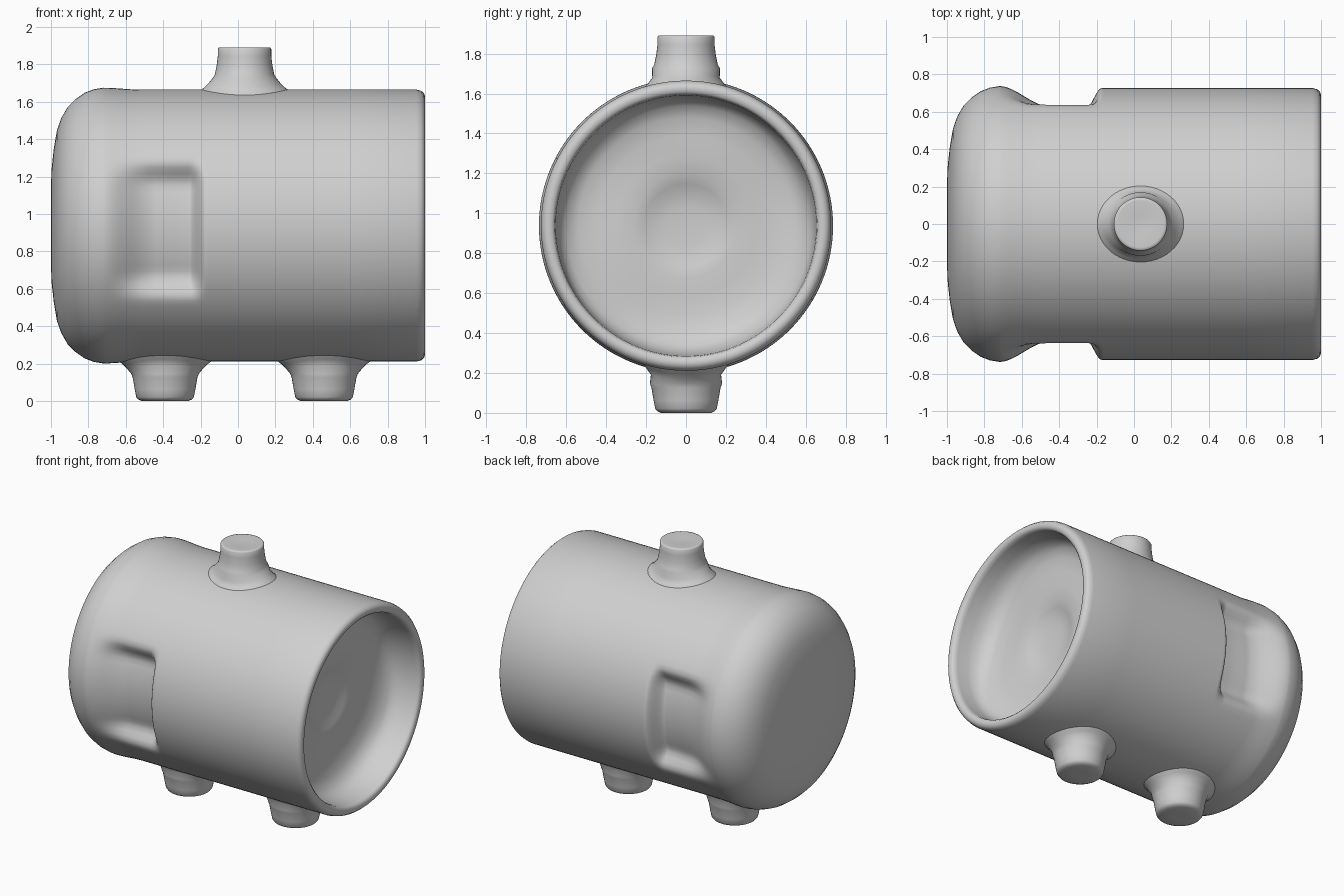
import bpy, bmesh, math

if "Cube" in bpy.data.objects:
    bpy.data.objects.remove(bpy.data.objects["Cube"])

CZ = 0.938     # height of the barrel axis
R = 0.727      # barrel radius
SEG = 128

grey = bpy.data.materials.new("plain grey")
grey.diffuse_color = (0.63, 0.63, 0.63, 1)
grey.use_nodes = True
grey.node_tree.nodes["Principled BSDF"].inputs["Base Color"].default_value = grey.diffuse_color


def ramp(a, b, t):
    t = max(0.0, min(1.0, (t - a) / (b - a)))
    return t * t * (3 - 2 * t)


def rings_to_object(name, rings, angle):
    """Skin a list of equal closed rings and cap both ends."""
    bm = bmesh.new()
    loops = [[bm.verts.new(p) for p in ring] for ring in rings]
    n = len(loops[0])
    for a, b in zip(loops, loops[1:]):
        for i in range(n):
            j = (i + 1) % n
            bm.faces.new((a[i], a[j], b[j], b[i]))
    bm.faces.new(loops[0])
    bm.faces.new(loops[-1])
    bmesh.ops.recalc_face_normals(bm, faces=bm.faces)
    mesh = bpy.data.meshes.new(name)
    bm.to_mesh(mesh)
    bm.free()
    mesh.materials.append(grey)
    ob = bpy.data.objects.new(name, mesh)
    bpy.context.collection.objects.link(ob)
    bpy.ops.object.select_all(action='DESELECT')
    ob.select_set(True)
    bpy.context.view_layer.objects.active = ob
    bpy.ops.object.shade_smooth_by_angle(angle=math.radians(angle))
    return ob


# Barrel: rounded closed end, straight wall, rolled rim, shallow open recess
profile = [(-1, 0.05), (-1, 0.2), (-0.997, 0.3), (-0.985, 0.41), (-0.968, 0.51),
           (-0.945, 0.575), (-0.91, 0.635), (-0.87, 0.675), (-0.82, 0.71),
           (-0.77, 0.729), (-0.72, 0.737)]
profile += [(-0.72 + 0.01 * i, 0.737 - 0.01 * ramp(0, 20, i)) for i in range(1, 60)]
profile += [(-0.1, R), (0.2, R), (0.6, R), (0.955, R), (0.98, 0.72), (0.995, 0.707),
            (1, 0.69), (0.997, 0.67), (0.985, 0.658), (0.96, 0.653), (0.88, 0.648),
            (0.82, 0.63), (0.78, 0.6), (0.75, 0.54), (0.737, 0.45), (0.732, 0.35),
            (0.728, 0.26), (0.715, 0.21), (0.7, 0.17), (0.692, 0.1), (0.69, 0.03)]


def barrel_point(x, r, i):
    a = 2 * math.pi * i / SEG
    y, z = r * math.cos(a), r * math.sin(a)
    # Hand-hold pocket pressed into both sides
    along = 0.9 * ramp(-0.72, -0.44, x) + 0.1 * ramp(-0.5, -0.3, x)
    along *= 1 - ramp(-0.26, -0.172, x)
    tall = 1 - ramp(0.23, 0.38, abs(z + 0.02))
    y -= math.copysign(0.112 * along * tall, y)
    # Soft unevenness on the recess floor
    if 0.65 < x < 0.8:
        x += 0.02 * math.sin(5 * y + 1) * math.sin(5 * z) * ramp(0.1, 0.4, r)
    return (x, y, CZ + z)


rings = [[barrel_point(x, r, i) for i in range(SEG)] for x, r in profile]
rings_to_object("barrel", rings, 50)


def stub(name, cx, side, flare, neck, n=48):
    """Round stub: flare rings hug the barrel, neck rings use plain heights."""
    rings = []
    for k, (r, h) in enumerate(flare + neck):
        ring = []
        for i in range(n):
            a = 2 * math.pi * i / n
            y = r * math.sin(a) * (0.88 if k < len(flare) else 1)
            drop = math.sqrt(R * R - y * y) if k < len(flare) else R
            ring.append((cx + r * math.cos(a), y, CZ + side * (drop + h)))
        rings.append(ring)
    return rings_to_object(name, rings, 60)


# Spout on top
stub("top_spout", 0.035, 1,
     [(0.25, -0.02), (0.235, -0.003), (0.215, 0.012), (0.192, 0.035)],
     [(0.17, 0.062), (0.159, 0.08), (0.149, 0.13), (0.143, 0.18), (0.143, 0.218),
      (0.138, 0.225), (0.125, 0.226), (0.06, 0.22), (0.01, 0.218)])

# Two feet below
for name, cx in (("left_foot", -0.39), ("right_foot", 0.46)):
    foot = stub(name, cx, -1,
                [(0.265, -0.02), (0.25, -0.003), (0.225, 0.016), (0.2, 0.042)],
                [(0.181, 0.065), (0.173, 0.085), (0.162, 0.15), (0.154, 0.19),
                 (0.145, 0.202), (0.125, 0.208), (0.05, 0.211), (0.01, 0.211)])
    # Flatten the sole onto the ground
    for v in foot.data.vertices:
        if v.co.z < 0.004:
            v.co.z = 0.0
